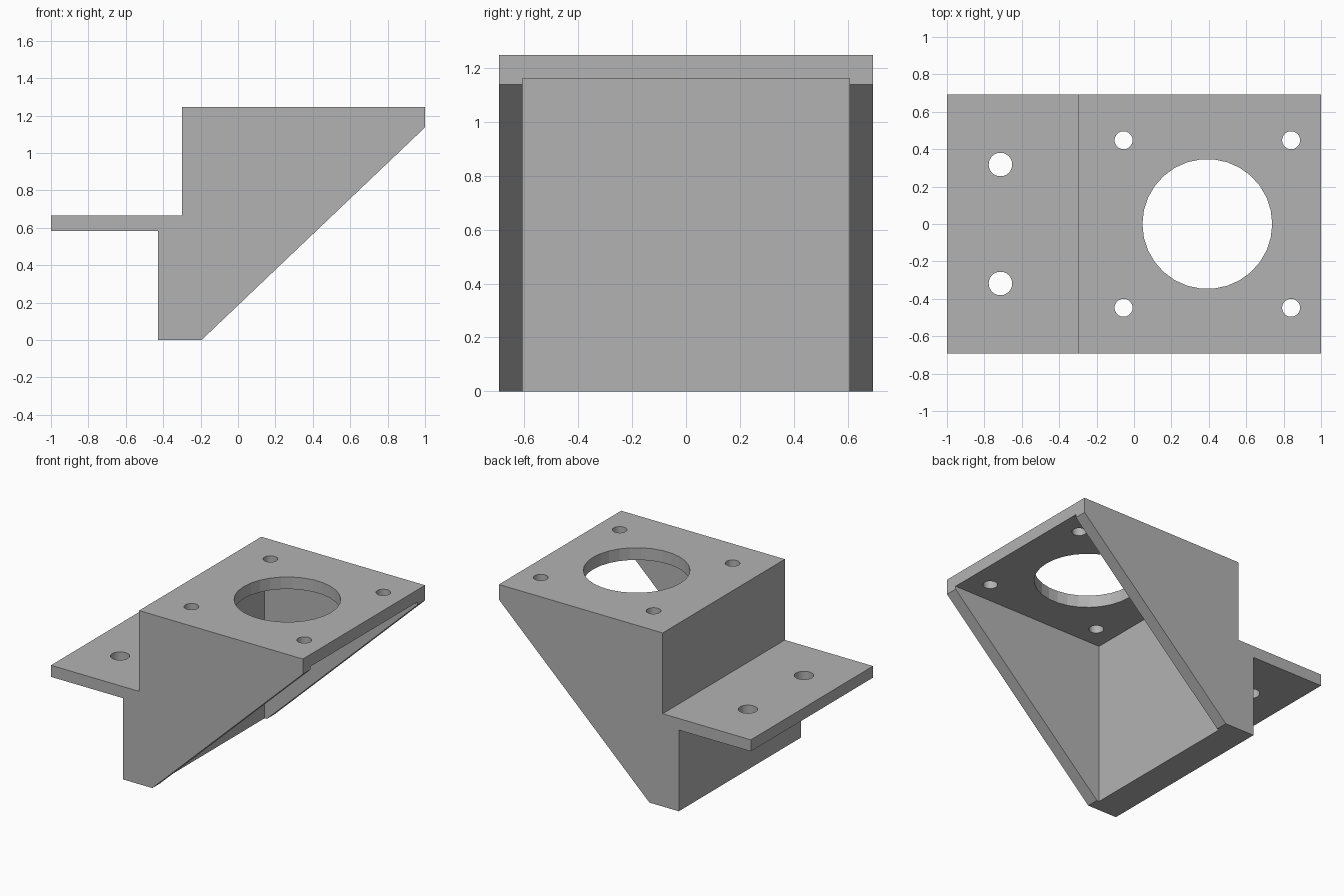
import bpy, bmesh
from mathutils import Matrix, Vector

cube = bpy.data.objects.get("Cube")
if cube:
    bpy.data.objects.remove(cube, do_unlink=True)

HALF_WIDTH = 0.693
HEIGHT = 1.246
WALL = 0.087

grey = bpy.data.materials.new("plain grey")
grey.use_nodes = True
colour = (0.45, 0.45, 0.45, 1)
grey.diffuse_color = colour
grey.node_tree.nodes["Principled BSDF"].inputs["Base Color"].default_value = colour


def make_object(name, bm):
    bmesh.ops.recalc_face_normals(bm, faces=bm.faces[:])
    mesh = bpy.data.meshes.new(name)
    bm.to_mesh(mesh)
    bm.free()
    mesh.materials.append(grey)
    obj = bpy.data.objects.new(name, mesh)
    bpy.context.collection.objects.link(obj)
    return obj


def extruded_profile(name, points, half_width):
    """Extrude an x-z outline along y."""
    bm = bmesh.new()
    face = bm.faces.new([bm.verts.new((x, -half_width, z)) for x, z in points])
    result = bmesh.ops.extrude_face_region(bm, geom=[face])
    moved = [v for v in result["geom"] if isinstance(v, bmesh.types.BMVert)]
    bmesh.ops.translate(bm, verts=moved, vec=Vector((0, 2 * half_width, 0)))
    return make_object(name, bm)


def hole_cutter(name, x, y, z, radius):
    bm = bmesh.new()
    bmesh.ops.create_cone(bm, cap_ends=True, segments=30, radius1=radius,
                          radius2=radius, depth=0.3,
                          matrix=Matrix.Translation((x, y, z))
                          @ Matrix.Rotation(1.5707963, 4, "Z"))
    return make_object(name, bm)


# Bracket body: rear flange, upright and sloping side gussets in one outline
bracket = extruded_profile("bracket", [
    (-0.428, 0), (-0.195, 0), (1, 1.137), (1, HEIGHT), (-0.3, HEIGHT),
    (-0.3, 0.666), (-1, 0.666), (-1, 0.583), (-0.428, 0.583)], HALF_WIDTH)

# Open space between the gussets, under the top plate
inner = -0.3 + WALL
cutters = [extruded_profile("inner_space", [
    (inner, -0.2), (1.2, -0.2), (1.2, HEIGHT - WALL), (inner, HEIGHT - WALL)],
    HALF_WIDTH - WALL)]

# Motor opening, its four screw holes, and two mounting holes in the flange
cutters.append(hole_cutter("centre_opening", 0.392, 0, HEIGHT, 0.347))
for side in (-1, 1):
    for x in (-0.056, 0.84):
        cutters.append(hole_cutter("screw_hole", x, side * 0.448, HEIGHT, 0.048))
    cutters.append(hole_cutter("flange_hole", -0.714, side * 0.318, 0.625, 0.063))

bpy.ops.object.select_all(action="DESELECT")
bracket.select_set(True)
bpy.context.view_layer.objects.active = bracket
for cutter in cutters:
    cut = bracket.modifiers.new(cutter.name, "BOOLEAN")
    cut.operation = "DIFFERENCE"
    cut.solver = "EXACT"
    cut.object = cutter
    bpy.ops.object.modifier_apply(modifier=cut.name)
    bpy.data.objects.remove(cutter, do_unlink=True)
